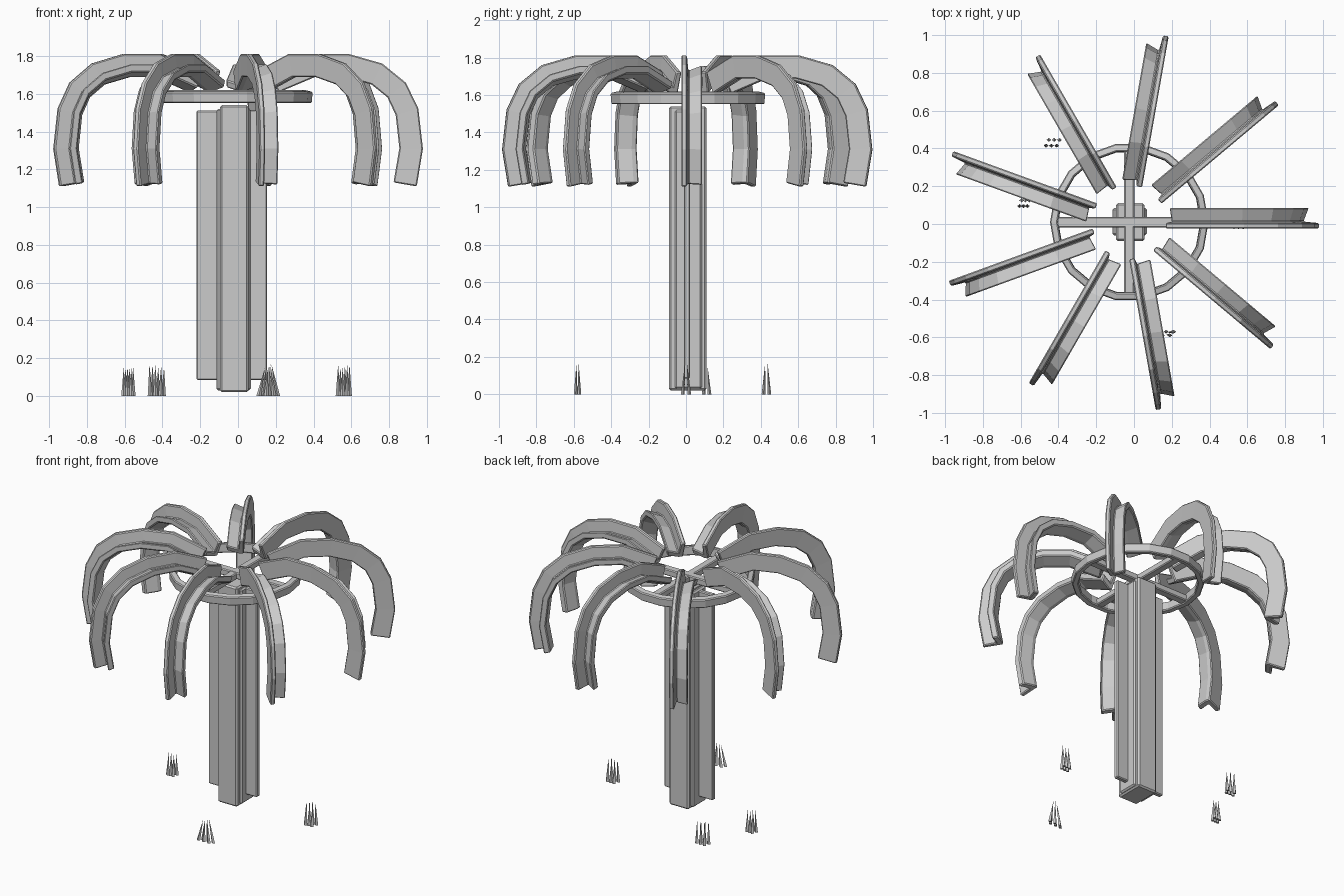
import bpy, bmesh, math, random
from mathutils import Vector, Matrix

if "Cube" in bpy.data.objects:
    bpy.data.objects.remove(bpy.data.objects["Cube"])

random.seed(4)
CX, CY = -0.025, 0.01  # trunk axis


def finish(name, bm, bevel=0.0):
    bmesh.ops.recalc_face_normals(bm, faces=bm.faces)
    me = bpy.data.meshes.new(name)
    bm.to_mesh(me)
    bm.free()
    ob = bpy.data.objects.new(name, me)
    bpy.context.collection.objects.link(ob)
    if bevel:
        m = ob.modifiers.new("bevel", 'BEVEL')
        m.width = bevel
        m.segments = 1
    return ob


def box(name, x0, x1, y0, y1, z0, z1, bevel=0.006):
    bm = bmesh.new()
    bmesh.ops.create_cube(bm, size=1)
    for v in bm.verts:
        v.co = Vector((x0 + (v.co.x + .5) * (x1 - x0),
                       y0 + (v.co.y + .5) * (y1 - y0),
                       z0 + (v.co.z + .5) * (z1 - z0)))
    return finish(name, bm, bevel)


def loft(bm, rings, closed=False):
    rings = [[bm.verts.new(p) for p in r] for r in rings]
    n = len(rings[0])
    pairs = list(zip(rings, rings[1:]))
    if closed:
        pairs.append((rings[-1], rings[0]))
    for a, b in pairs:
        for i in range(n):
            j = (i + 1) % n
            bm.faces.new((a[i], a[j], b[j], b[i]))
    if not closed:
        bm.faces.new(rings[0])
        bm.faces.new(rings[-1])


# Trunk: two nested posts and two thin side planks
box("trunk_core", -0.095, 0.055, -0.09, 0.11, 0.02, 1.54, 0.01)
box("trunk_shell", -0.115, 0.068, -0.06, 0.085, 0.03, 1.52, 0.01)
box("left_plank", -0.22, -0.10, -0.012, 0.022, 0.085, 1.51)
box("right_plank", 0.05, 0.153, -0.012, 0.022, 0.085, 1.515)

# Crossbeams under the fronds
box("crossbeam_x", -0.42, 0.37, -0.018, 0.038, 1.56, 1.605)
box("crossbeam_y", -0.052, 0.002, -0.385, 0.405, 1.558, 1.603)

# Support ring
bm = bmesh.new()
rings = []
for k in range(18):
    a = math.tau * k / 18
    rings.append([(CX + r * math.cos(a), CY + r * math.sin(a), z)
                  for r, z in ((0.375, 1.555), (0.415, 1.55), (0.42, 1.61), (0.38, 1.62))])
loft(bm, rings, closed=True)
finish("support_ring", bm, 0.006)

# Fronds: angle-iron section swept along an arching path, nine around
path = [(0.215, 1.665), (0.42, 1.75), (0.60, 1.75), (0.76, 1.705),
        (0.865, 1.62), (0.92, 1.505), (0.942, 1.31), (0.91, 1.12)]
section = [(-0.035, 0.062), (-0.005, 0.062), (0.003, -0.02), (0.076, 0.008),
           (0.076, -0.035), (0.0, -0.063), (-0.03, -0.063)]
pts = [Vector(p) for p in path]
for k in range(9):
    a = math.radians(40 * k)
    out, side = Vector((math.cos(a), math.sin(a), 0)), Vector((-math.sin(a), math.cos(a), 0))
    rings = []
    for i, p in enumerate(pts):
        d0 = (p - pts[max(i - 1, 0)]).normalized() if i else Vector((0, 0))
        d1 = (pts[i + 1] - p).normalized() if i < len(pts) - 1 else Vector((0, 0))
        d = (d0 + d1).normalized()
        n = Vector((-d.y, d.x))
        ring = []
        for t, h in section:
            q = p + n * h
            ring.append(Vector((CX, CY, 0)) + out * q.x + side * t + Vector((0, 0, q.y)))
        rings.append(ring)
    bm = bmesh.new()
    loft(bm, rings)
    finish(f"frond_{k + 1}", bm, 0.006)

# Grass tufts: rows of thin spikes (centre, half spread in x and y, tip lean)
tufts = [(-0.58, 0.11, 0.025, 0.022, 1.0, 0.2), (-0.43, 0.43, 0.035, 0.022, 1.1, 0.3),
         (0.16, -0.58, 0.05, 0.014, 0.35, 0.4), (0.56, 0.0, 0.03, 0.025, 1.0, 0.2)]
for n, (x, y, sx, sy, lx, ly) in enumerate(tufts):
    bm = bmesh.new()
    for i in range(6):
        u = i / 2.5 - 1
        w = 1 if i % 2 else -1
        base = Vector((x + u * sx, y + w * sy * 0.7, 0))
        tip = Vector((x + u * sx * lx, y + w * sy * ly, random.uniform(0.145, 0.172)))
        foot = [bm.verts.new(base + Vector((0.013 * math.cos(b), 0.010 * math.sin(b), 0)))
                for b in (0, math.pi / 2, math.pi, 3 * math.pi / 2)]
        top = bm.verts.new(tip)
        bm.faces.new(foot)
        for j in range(4):
            bm.faces.new((foot[j], foot[(j + 1) % 4], top))
    finish(f"grass_tuft_{n + 1}", bm)
